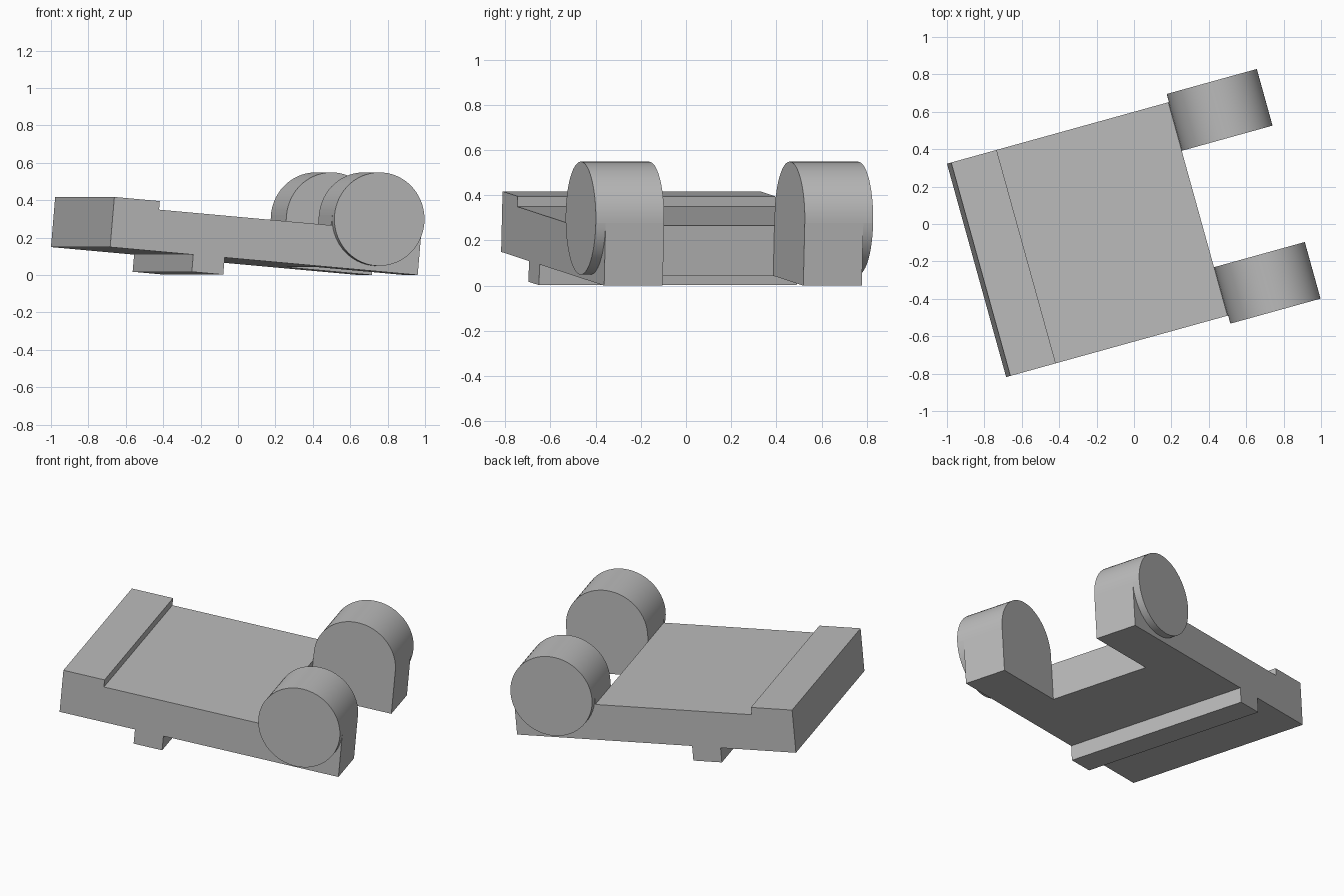
import bpy
import bmesh
from math import cos, sin, pi, radians
from mathutils import Matrix

cube = bpy.data.objects.get("Cube")
if cube:
    bpy.data.objects.remove(cube, do_unlink=True)

grey = bpy.data.materials.new("plain grey")
grey.use_nodes = True
grey.diffuse_color = (0.5, 0.5, 0.5, 1)
grey.node_tree.nodes["Principled BSDF"].inputs["Base Color"].default_value = (0.5, 0.5, 0.5, 1)

# Shared placement: origin on the knuckle axis, tipped down and turned
PLACE = (Matrix.Translation((0.586, 0.148, 0.299))
         @ Matrix.Rotation(radians(15.5), 4, "Z")
         @ Matrix.Rotation(radians(5), 4, "Y"))
HALF = 0.592      # half width of deck
INNER = 0.323     # inner side of each arm
OUTER = 0.637     # outer end of each knuckle
R = 0.25
BOTTOM = -0.278
STEPS = 32


def finish(bm, name):
    bmesh.ops.recalc_face_normals(bm, faces=bm.faces[:])
    mesh = bpy.data.meshes.new(name)
    bm.to_mesh(mesh)
    bm.free()
    mesh.materials.append(grey)
    obj = bpy.data.objects.new(name, mesh)
    bpy.context.collection.objects.link(obj)
    obj.matrix_world = PLACE
    return obj


def ring(bm, points, y):
    return [bm.verts.new((x, y, z)) for x, z in points]


def bridge(bm, a, b):
    for i in range(len(a) - 1):
        bm.faces.new((a[i], a[i + 1], b[i + 1], b[i]))


# Deck with raised end pad and cross rail underneath, one extruded profile
profile = [(-1.463, BOTTOM), (-1.0, BOTTOM), (-1.0, -0.37), (-0.825, -0.37),
           (-0.825, BOTTOM), (-R, BOTTOM), (-R, -0.055), (-1.21, -0.055),
           (-1.21, -0.009), (-1.463, -0.009)]
bm = bmesh.new()
near, far = ring(bm, profile, -HALF), ring(bm, profile, HALF)
bm.faces.new(near)
bm.faces.new(far)
bridge(bm, near + near[:1], far + far[:1])
finish(bm, "deck")


# Arm: square below, round knuckle above that overhangs the outer side as a disc
def arm(name, side):
    bm = bmesh.new()
    arc = [(R * cos(pi * i / STEPS), R * sin(pi * i / STEPS)) for i in range(STEPS + 1)]
    under = [(-x, -z) for x, z in arc]
    foot = [(-R, BOTTOM), (R, BOTTOM)]
    top_in = ring(bm, arc, side * INNER)
    top_out = ring(bm, arc, side * OUTER)
    foot_in = ring(bm, foot, side * INNER)
    foot_mid = ring(bm, foot, side * HALF)
    low_mid = ring(bm, under, side * HALF)
    low_out = [top_out[-1]] + ring(bm, under[1:-1], side * OUTER) + [top_out[0]]
    bridge(bm, top_in, top_out)
    bridge(bm, low_mid, low_out)
    bridge(bm, [top_in[-1]] + foot_in + [top_in[0]],
           [low_mid[0]] + foot_mid + [low_mid[-1]])
    bm.faces.new(top_in + foot_in)
    bm.faces.new(top_out + low_out[1:-1])
    bm.faces.new(low_mid + foot_mid[::-1])
    return finish(bm, name)


arms = [arm("right_arm", -1), arm("left_arm", 1)]

# Smooth the rounded knuckles, keep the rims sharp
bpy.ops.object.select_all(action="DESELECT")
for obj in arms:
    obj.select_set(True)
bpy.context.view_layer.objects.active = arms[0]
bpy.ops.object.shade_smooth_by_angle(angle=radians(30))
